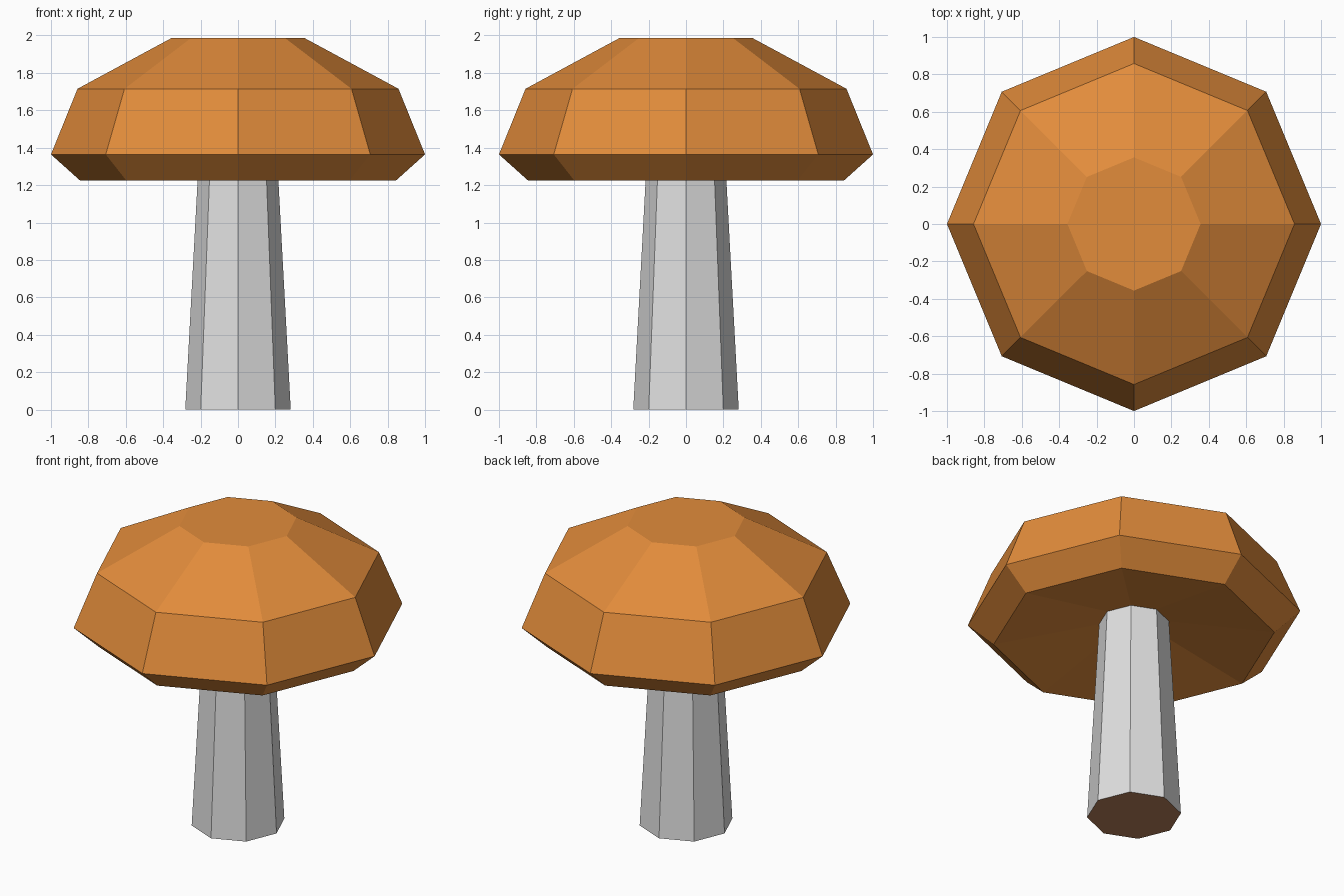
import bpy, bmesh, math

if "Cube" in bpy.data.objects:
    bpy.data.objects.remove(bpy.data.objects["Cube"])

SIDES = 8


def srgb_material(name, r, g, b):
    def lin(c):
        c /= 255
        return c / 12.92 if c <= 0.04045 else ((c + 0.055) / 1.055) ** 2.4
    m = bpy.data.materials.new(name)
    m.diffuse_color = (lin(r), lin(g), lin(b), 1)
    m.use_nodes = True
    m.node_tree.nodes["Principled BSDF"].inputs["Base Color"].default_value = m.diffuse_color
    return m


def lathe(name, profile, materials, cap_start=True, cap_end=True):
    """Octagonal solid through (radius, z) rings listed from bottom to top."""
    bm = bmesh.new()
    rings = []
    for r, z in profile:
        rings.append([bm.verts.new((r * math.cos(2 * math.pi * i / SIDES),
                                    r * math.sin(2 * math.pi * i / SIDES), z))
                      for i in range(SIDES)])
    for a, b in zip(rings, rings[1:]):
        for i in range(SIDES):
            j = (i + 1) % SIDES
            bm.faces.new((a[i], a[j], b[j], b[i]))
    if cap_start:
        bm.faces.new(rings[0][::-1])
    if cap_end:
        bm.faces.new(rings[-1])
    bmesh.ops.recalc_face_normals(bm, faces=bm.faces)
    mesh = bpy.data.meshes.new(name)
    bm.to_mesh(mesh)
    bm.free()
    for m in materials:
        mesh.materials.append(m)
    obj = bpy.data.objects.new(name, mesh)
    bpy.context.collection.objects.link(obj)
    return obj


orange = srgb_material("cap orange", 226, 140, 59)
pale = srgb_material("stem pale grey", 224, 224, 224)
brown = srgb_material("stem base brown", 184, 129, 90)

# Stem: tapered, with a brown cut face underneath
stem = lathe("stem", [(0.282, 0), (0.21, 1.335)], [pale, brown])
for face in stem.data.polygons:
    if face.normal.z < -0.9:
        face.material_index = 1

# Cap: hollow underside rising to the stem, rim, sloped dome, flat top
lathe("cap", [(0.209, 1.333), (0.845, 1.225), (1.0, 1.364),
              (0.858, 1.715), (0.356, 1.986)], [orange], cap_start=False)
